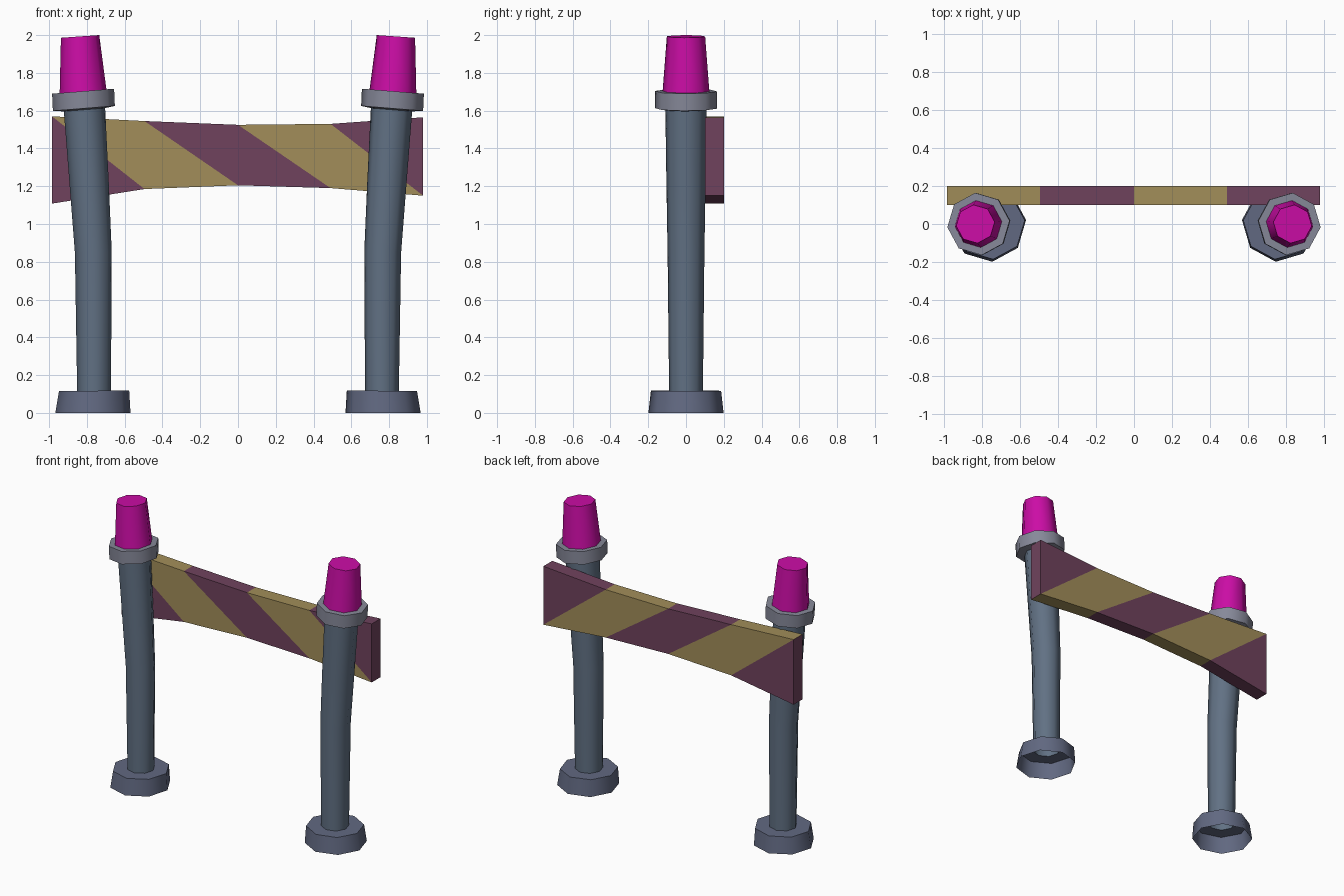
import bpy, bmesh
from math import cos, sin, pi, radians

if "Cube" in bpy.data.objects:
    bpy.data.objects.remove(bpy.data.objects["Cube"])

def material(name, rgb):
    m = bpy.data.materials.new(name)
    m.diffuse_color = (*rgb, 1)
    m.use_nodes = True
    m.node_tree.nodes["Principled BSDF"].inputs["Base Color"].default_value = m.diffuse_color
    return m

STEEL = material("steel", (0.12, 0.165, 0.23))
FOOT = material("foot_steel", (0.12, 0.14, 0.22))
COLLAR = material("collar_grey", (0.24, 0.25, 0.32))
LAMP = material("magenta_lamp", (0.60, 0.004, 0.38))
YELLOW = material("stripe_yellow", (0.36, 0.27, 0.10))
PURPLE = material("stripe_purple", (0.16, 0.055, 0.11))

SIDES = 8

def finish(name, bm, mats):
    bmesh.ops.recalc_face_normals(bm, faces=bm.faces)
    me = bpy.data.meshes.new(name)
    bm.to_mesh(me)
    bm.free()
    for m in mats:
        me.materials.append(m)
    ob = bpy.data.objects.new(name, me)
    bpy.context.collection.objects.link(ob)
    return ob

def loft(name, side, sections, mat, cap_end=False):
    """Skin octagonal sections (centre x, z, radius, inward tilt)."""
    bm = bmesh.new()
    rings = []
    for cx, z, r, tilt in sections:
        ring = []
        for i in range(SIDES):
            a = 2 * pi * i / SIDES + radians(6)
            ring.append(bm.verts.new((side * (cx - r * cos(a)), r * sin(a),
                                      z + tilt * r * cos(a))))
        rings.append(ring)
    for a, b in zip(rings, rings[1:]):
        for i in range(SIDES):
            j = (i + 1) % SIDES
            bm.faces.new((a[i], a[j], b[j], b[i]))
    if cap_end:
        bm.faces.new(rings[-1])
    ob = finish(name, bm, [mat])
    bpy.ops.object.select_all(action='DESELECT')
    ob.select_set(True)
    bpy.context.view_layer.objects.active = ob
    bpy.ops.object.shade_smooth_by_angle(angle=radians(50))
    return ob

for side, label in ((-1, "left"), (1, "right")):
    # hollow foot, open underneath
    loft(label + "_foot", side, [(0.768, 0, 0.20, 0), (0.762, 0.117, 0.187, 0.01),
                                 (0.762, 0.117, 0.09, 0.01)], FOOT)
    # bent post
    loft(label + "_post", side, [(0.762, 0.117, 0.09, 0.01), (0.766, 0.85, 0.098, 0.03),
                                 (0.787, 1.20, 0.104, 0.07),
                                 (0.813, 1.61, 0.11, 0.08)], STEEL)
    # collar under the lamp
    loft(label + "_collar", side, [(0.813, 1.605, 0.11, 0.08), (0.816, 1.612, 0.165, 0.08),
                                   (0.820, 1.703, 0.165, 0.08),
                                   (0.820, 1.703, 0.115, 0.08)], COLLAR)
    # lamp
    loft(label + "_lamp", side, [(0.820, 1.695, 0.125, 0.08),
                                 (0.836, 1.993, 0.102, 0.07)], LAMP, cap_end=True)

# striped board: stations of (x, bottom z, top z)
stations = [(-0.985, 1.108, 1.57), (-0.495, 1.185, 1.545), (0, 1.205, 1.525),
            (0.49, 1.19, 1.53), (0.98, 1.15, 1.565)]
bm = bmesh.new()
grid = []
for x, lo, hi in stations:
    grid.append([bm.verts.new((x, y, z)) for y in (0.10, 0.20) for z in (lo, hi)])

def face(verts, mat):
    bm.faces.new(verts).material_index = mat

for k, (a, b) in enumerate(zip(grid, grid[1:])):
    upper, lower = k % 2, 1 - k % 2
    for o in (0, 2):
        face((a[o + 1], b[o], b[o + 1]), upper)
        face((a[o], b[o], a[o + 1]), lower)
    face((a[1], b[1], b[3], a[3]), upper)
    face((a[0], a[2], b[2], b[0]), lower)
for end in (grid[0], grid[-1]):
    face((end[0], end[1], end[3], end[2]), 1)
finish("striped_board", bm, [YELLOW, PURPLE])
